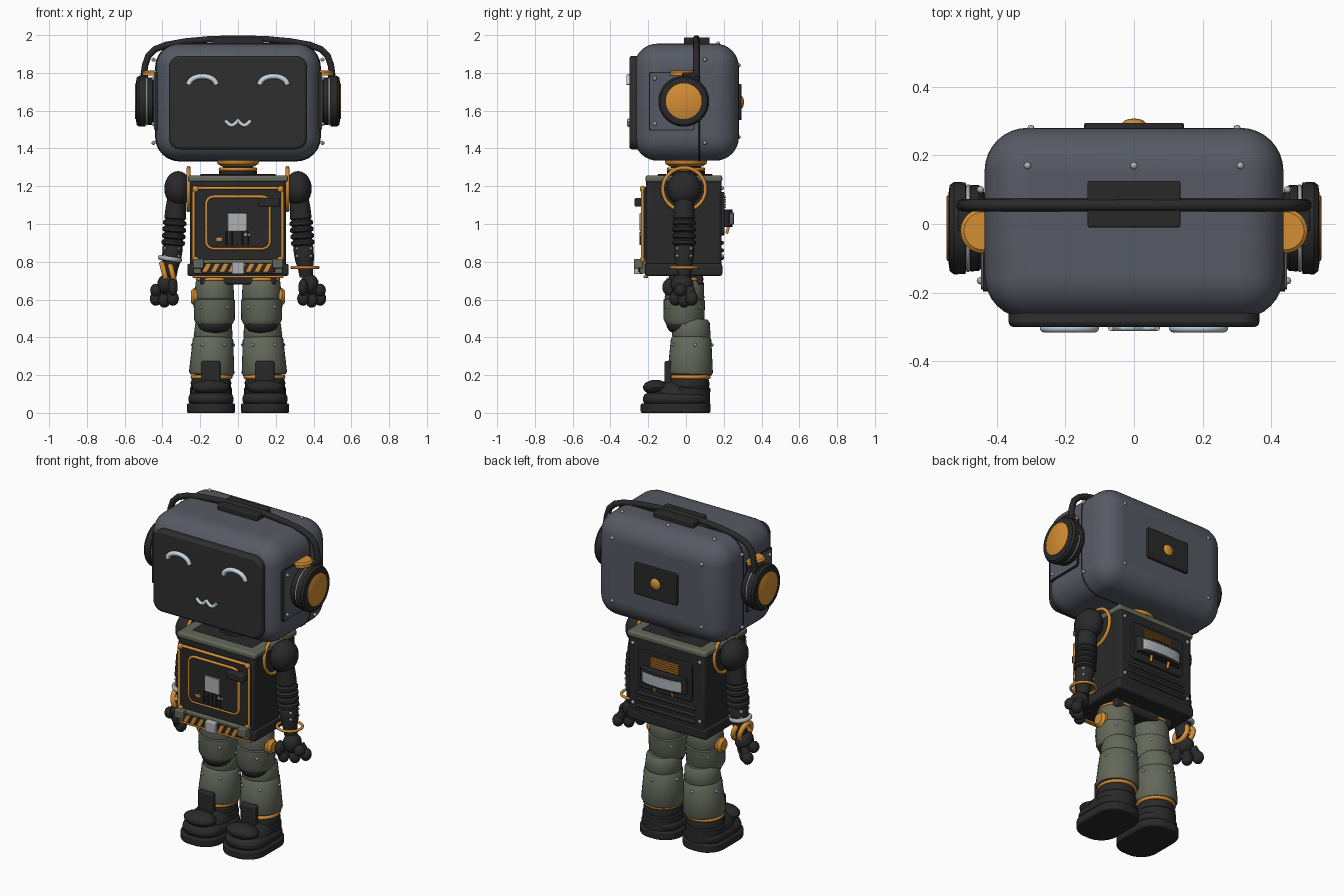
import bpy, bmesh
from math import sin, cos, pi, radians
from mathutils import Vector

if "Cube" in bpy.data.objects:
    bpy.data.objects.remove(bpy.data.objects["Cube"])

MATS = {}
for label, rgb in {"slate": (.095, .102, .128), "sage": (.125, .14, .102), "charcoal": (.022, .022, .022),
                   "screen": (.028, .028, .028), "orange": (.66, .27, .035), "silver": (.42, .44, .46),
                   "pale_glow": (.58, .68, .75)}.items():
    m = MATS[label] = bpy.data.materials.new(label)
    m.use_nodes = True
    m.diffuse_color = (*rgb, 1)
    m.node_tree.nodes["Principled BSDF"].inputs["Base Color"].default_value = (*rgb, 1)
made = []


def finish(name, bm, mat):
    bmesh.ops.recalc_face_normals(bm, faces=bm.faces)
    me = bpy.data.meshes.new(name)
    bm.to_mesh(me)
    bm.free()
    me.materials.append(MATS[mat])
    ob = bpy.data.objects.new(name, me)
    bpy.context.collection.objects.link(ob)
    made.append(ob)
    return ob


def soften(ob, width, segments=3):
    if width:
        mod = ob.modifiers.new("soft_edges", "BEVEL")
        mod.width, mod.segments, mod.limit_method = width, segments, "ANGLE"
        mod.angle_limit = radians(40)
    return ob


def box(name, lo, hi, mat, bevel=.005, segments=3):
    bm = bmesh.new()
    bmesh.ops.create_cube(bm, size=1)
    for v in bm.verts:
        v.co = [(a + b) / 2 + c * (b - a) for a, b, c in zip(lo, hi, v.co)]
    return soften(finish(name, bm, mat), bevel, segments)


def rrect(a0, a1, b0, b1, r, n=6):
    pts = []
    for k, (cx, cy) in enumerate([(a1 - r, b1 - r), (a0 + r, b1 - r), (a0 + r, b0 + r), (a1 - r, b0 + r)]):
        for i in range(n + 1):
            t = (k + i / n) * pi / 2
            pts.append((cx + r * cos(t), cy + r * sin(t)))
    return pts


def extrude(name, pts, lo, hi, axis, mat, bevel=0):
    bm = bmesh.new()
    place = {"x": lambda a, b, h: (h, a, b), "y": lambda a, b, h: (a, h, b), "z": lambda a, b, h: (a, b, h)}[axis]
    low, top = [[bm.verts.new(place(a, b, h)) for a, b in pts] for h in (lo, hi)]
    bm.faces.new(low)
    bm.faces.new(top)
    for i in range(len(pts)):
        j = (i + 1) % len(pts)
        bm.faces.new((low[i], low[j], top[j], top[i]))
    return soften(finish(name, bm, mat), bevel, 2)


def turn(name, a, b, profile, mat, n=32):
    # Round part along a line: profile is (radius, fraction of the way)
    a, b = Vector(a), Vector(b)
    q = (b - a).to_track_quat("Z", "Y")
    bm = bmesh.new()
    rings = [[bm.verts.new(a.lerp(b, t) + q @ Vector((r * cos(2 * pi * i / n), r * sin(2 * pi * i / n), 0)))
              for i in range(n)] for r, t in profile]
    bm.faces.new(rings[0])
    bm.faces.new(rings[-1])
    for p, o in zip(rings, rings[1:]):
        for i in range(n):
            j = (i + 1) % n
            bm.faces.new((p[i], p[j], o[j], o[i]))
    return finish(name, bm, mat)


def ball(name, c, size, mat, n=20):
    bm = bmesh.new()
    bmesh.ops.create_uvsphere(bm, u_segments=n, v_segments=max(6, n // 2), radius=1)
    for v in bm.verts:
        v.co = [p + s * k for p, s, k in zip(c, size, v.co)]
    return finish(name, bm, mat)


def tube(name, pts, r, mat, closed=False):
    cu = bpy.data.curves.new(name, "CURVE")
    cu.dimensions, cu.bevel_depth, cu.bevel_resolution, cu.use_fill_caps = "3D", r, 3, True
    sp = cu.splines.new("POLY")
    sp.points.add(len(pts) - 1)
    for p, co in zip(sp.points, pts):
        p.co = (*co, 1)
    sp.use_cyclic_u = closed
    tmp = bpy.data.objects.new(name + "_path", cu)
    me = bpy.data.meshes.new_from_object(tmp)
    bpy.data.objects.remove(tmp)
    bm = bmesh.new()
    bm.from_mesh(me)
    return finish(name, bm, mat)


def ring(name, c, axis, radius, r, mat):
    q = Vector(axis).to_track_quat("Z", "Y")
    pts = [Vector(c) + q @ Vector((radius * cos(t * pi / 18), radius * sin(t * pi / 18), 0)) for t in range(36)]
    return tube(name, pts, r, mat, True)


def screws(name, spots, r=.011):
    for p in spots:
        ball(name, p, (r, r, r), "silver", 8)


# Head shell, seam and face screen
box("head_shell", (-.435, -.275, 1.335), (.435, .28, 1.955), "slate", .125, 8)
tube("head_seam", [(x, .07, z) for x, z in rrect(-.435, .435, 1.335, 1.955, .125)], .004, "charcoal", True)
extrude("face_screen", rrect(-.365, .365, 1.395, 1.89, .06), -.3, -.22, "y", "screen", .014)
for s in (-1, 1):
    arc = [i * pi / 14 for i in range(15)]
    tube("eye", [(s * .188 + .073 * cos(t), -.302, 1.737 + .045 * sin(t)) for t in arc], .014, "pale_glow")
tube("mouth", [(.068 * u / 12, -.302, 1.549 - .026 * abs(sin(pi * u / 12))) for u in range(-12, 13)], .01, "pale_glow")
extrude("rear_plate", rrect(-.145, .145, 1.55, 1.74, .012), .27, .294, "y", "charcoal", .004)
ball("rear_knob", (0, .29, 1.645), (.035, .017, .035), "orange")
screws("head_screw", [(x, .17, 1.955) for x in (-.31, 0, .31)])
screws("head_screw", [(x, .278, z) for x in (-.3, .3) for z in (1.46, 1.84)])

# Headphones
outer = [(.5, 1.78), (.492, 1.84), (.475, 1.89), (.44, 1.925), (.38, 1.948), (.28, 1.966), (.15, 1.978)]
path = [(-x, .055, z) for x, z in outer] + [(0, .055, 1.982)] + [(x, .055, z) for x, z in outer[::-1]]
tube("headband", path, .018, "charcoal")
box("headband_pad", (-.135, -.01, 1.95), (.135, .125, 1.988), "charcoal", .006)
for s in (-1, 1):
    for grow, mat in ((.006, "charcoal"), (0, "slate")):
        extrude("side_panel", rrect(-.19 - grow, .04 + grow, 1.5 - grow, 1.8 + grow, .012),
                s * .41, s * (.446 - grow), "x", mat)
    turn("ear_cup", (s * .43, -.012, 1.65), (s * .54, -.012, 1.65),
         [(.09, 0), (.115, .1), (.125, .2), (.126, .42), (.118, .45), (.118, .52), (.133, .55), (.135, .85), (.125, .97),
          (.1, 1)], "charcoal", 40)
    turn("ear_disc", (s * .52, -.012, 1.65), (s * .546, -.012, 1.65), [(.095, 0), (.095, .9), (.09, 1)], "orange", 40)
    ring("ear_trim", (s * .483, -.012, 1.65), (1, 0, 0), .122, .006, "silver")
    turn("ear_hinge", (s * .44, -.02, 1.785), (s * .44, -.02, 1.812), [(.065, 0), (.065, .7), (.055, 1)], "orange")
    box("hinge_link", (s * .495 - .018, -.02, 1.76), (s * .495 + .018, .07, 1.8), "charcoal")
    screws("side_screw", [(s * .447, y, z) for y, z in ((-.165, 1.53), (-.165, 1.77), (.1, 1.43), (.1, 1.87))])

# Neck
turn("neck", (0, 0, 1.24), (0, 0, 1.34), [(.1, 0), (.1, .4), (.08, .5), (.08, 1)], "charcoal")
turn("neck_collar", (0, 0, 1.305), (0, 0, 1.345), [(.085, 0), (.108, .3), (.115, 1)], "orange")
ring("neck_ring", (0, 0, 1.29), (0, 0, 1), .092, .01, "orange")

# Torso
box("torso", (-.255, -.212, .74), (.255, .188, 1.24), "charcoal", .015)
box("waist", (-.268, -.218, .725), (.268, .192, .79), "charcoal", .012)
box("shoulder_slab", (-.265, -.215, 1.222), (.265, .192, 1.258), "sage", .012)
box("shoulder_inset", (-.2, -.15, 1.24), (.2, .14, 1.264), "charcoal")
box("pelvis", (-.2, -.09, .68), (.2, .09, .74), "charcoal", .01)

# Chest panel with framed display
extrude("chest_panel", rrect(-.235, .235, .8, 1.195, .02), -.228, -.2, "y", "charcoal", .004)
extrude("chest_door", rrect(-.165, .165, .875, 1.14, .035), -.236, -.2, "y", "charcoal", .004)
for w, z0, z1, r in ((.235, .8, 1.19, .02), (.168, .87, 1.145, .04)):
    tube("chest_frame", [(x, -.23, z) for x, z in rrect(-w, w, z0, z1, r)], .008, "orange", True)
for x in (-.225, .225):
    for z in (.81, 1.185):
        ball("frame_corner", (x, -.23, z), (.018, .014, .018), "orange", 12)
extrude("chest_display", rrect(-.055, .045, .963, 1.058, .006), -.245, -.23, "y", "silver", .002)
box("display_tab", (.03, -.243, .935), (.065, -.23, .95), "silver", .002)
box("display_light", (-.115, -.243, .91), (-.085, -.23, .93), "orange", .002)
box("chest_latch", (.108, -.272, 1.092), (.222, -.22, 1.138), "charcoal", .008)
for i in range(5):
    tube("chest_cable", [(-.06 + i * .028, -.24, .96), (-.06 + i * .028, -.242, .89)], .005, "charcoal")

# Belt with slanted hazard stripes
box("belt", (-.235, -.245, .738), (.235, -.2, .812), "sage", .006)
box("belt_stripe_base", (-.195, -.25, .744), (.195, -.22, .793), "charcoal", .002)
for i in range(8):
    x = -.19 + i * .046
    extrude("hazard_stripe", [(x, .745), (x + .023, .745), (x + .048, .792), (x + .025, .792)], -.255, -.245, "y", "orange")
box("belt_buckle", (-.033, -.275, .735), (.033, -.23, .8), "silver")
for s in (-1, 1):
    box("belt_clip", (s * .21 - .028, -.275, .765), (s * .21 + .028, -.23, .815), "sage")
box("belt_trim", (-.24, -.224, .715), (.24, -.2, .728), "orange", .003)

# Back pack: vents, curved drawer and ribs
extrude("back_plate", rrect(-.18, .18, .94, 1.17, .02), .18, .203, "y", "charcoal", .004)
for i in range(5):
    box("vent_bar", (-.095, .19, 1.085 + i * .013), (.095, .213, 1.093 + i * .013), "orange", .002)
for w, d, z0, z1, mat in ((.155, .05, .985, 1.078, "charcoal"), (.145, .056, .998, 1.06, "silver")):
    bow = [(w * cos(i * pi / 16), .197 + d * sin(i * pi / 16) ** .5) for i in range(17)]
    extrude("back_drawer", bow, z0, z1, "z", mat, .003)
for s in (-1, 1):
    tube("drawer_leg", [(s * .06, .225, .985), (s * .06, .215, .95)], .008, "orange")
for i in range(3):
    box("back_rib", (-.2, .18, .81 + i * .04), (.2, .2, .83 + i * .04), "charcoal", .006)
screws("torso_screw", [(x, .19, z) for x in (-.225, .225) for z in (.83, 1.19)])

for s in (-1, 1):
    # Arm with ribbed elbow
    ring("shoulder_ring", (s * .262, -.01, 1.185), (1, 0, 0), .113, .01, "orange")
    ball("shoulder", (s * .318, -.01, 1.187), (.072, .093, .093), "charcoal", 28)
    ribs = [(.05, 0), (.055, .2), (.057, .4)]
    for i in range(4):
        ribs += [(.05, .43 + i * .14), (.062, .47 + i * .14), (.062, .53 + i * .14), (.05, .56 + i * .14)]
    turn("upper_arm", (s * .325, -.01, 1.13), (s * .345, -.01, .88), ribs, "charcoal")
    turn("forearm", (s * .343, -.01, .9), (s * .362, -.01, .72), [(.045, 0), (.054, .15), (.05, .5), (.04, .75), (.036, 1)],
         "charcoal")
    screws("forearm_screw", [(s * .35 + .05 * cos(t), -.01 + .05 * sin(t), z)
                             for z in (.83, .87) for t in (.8, 2.4, 3.9, 5.5)], .009)
    # Hand
    ball("palm", (s * .378, -.02, .68), (.05, .06, .055), "charcoal")
    for x, y, z in ((.345, -.055, .605), (.39, -.01, .595), (.435, .03, .605)):
        turn("finger", (s * (x + .375) / 2, y * .7, .66), (s * x, y, z), [(.024, 0), (.027, 1)], "charcoal", 16)
        ball("fingertip", (s * x, y, z), (.032, .034, .038), "charcoal")
    ball("thumb", (s * .345, -.09, .665), (.026, .035, .045), "charcoal")
    ball("knuckle", (s * .435, -.03, .65), (.03, .034, .034), "charcoal")

    # Leg
    x = s * .125
    turn("thigh", (x, -.005, .71), (x, -.012, .47), [(.09, 0), (.1, .08), (.105, .42), (.102, .45), (.11, .47), (.108, .9),
                                                    (.095, 1)], "sage")
    ring("hip_ring", (x, -.005, .707), (0, 0, 1), .09, .009, "orange")
    ball("knee", (x, -.02, .47), (.088, .085, .06), "charcoal")
    turn("shin", (s * .128, .03, .495), (s * .14, .022, .2),
         [(.085, 0), (.096, .05), (.103, .3), (.1, .32), (.107, .35), (.12, .95), (.112, 1)], "sage")
    turn("hip_button", (s * .21, -.01, .615), (s * .25, -.01, .615), [(.045, 0), (.045, .6), (.032, 1)], "orange")
    screws("leg_screw", [(x + .107 * cos(t), -.01 + .107 * sin(t), .56) for t in (.9, 2.3, 4, 5.4)], .009)
    screws("leg_screw", [(s * .133 + .111 * cos(t), .026 + .111 * sin(t), .36) for t in (.2, 1.6, 2.9, 4.2, 5.3)], .009)
    ring("ankle_ring", (s * .14, .02, .19), (0, 0, 1), .1, .011, "orange")

    # Boot
    f = s * .143
    extrude("sole", rrect(f - .128, f + .128, -.24, .13, .11, 10), 0, .05, "z", "charcoal", .008)
    extrude("boot_welt", rrect(f - .12, f + .12, -.228, .122, .105, 10), .04, .105, "z", "charcoal", .025)
    ball("boot_vamp", (f, -.05, .09), (.112, .15, .085), "charcoal", 24)
    turn("boot_heel", (f, .015, .05), (f, .018, .185), [(.112, 0), (.112, .6), (.105, .65), (.108, .8), (.1, 1)], "charcoal")
    ball("toe_cap", (f, -.16, .135), (.1, .068, .04), "charcoal")
    box("boot_tongue", (f - .05, -.115, .12), (f + .05, -.075, .275), "charcoal", .012)

# Bracelets
ring("bangle", (.355, -.01, .77), (0, 0, 1), .07, .008, "orange")
ring("silver_bracelet", (-.36, -.01, .815), (.15, 0, 1), .052, .013, "silver")
for x in (-.39, -.348):
    ring("orange_loop", (x, -.012, .74), (1, 0, .25), .052, .015, "orange")

bpy.ops.object.select_all(action="DESELECT")
for ob in made:
    ob.select_set(True)
bpy.context.view_layer.objects.active = made[0]
bpy.ops.object.shade_smooth_by_angle(angle=radians(38))
